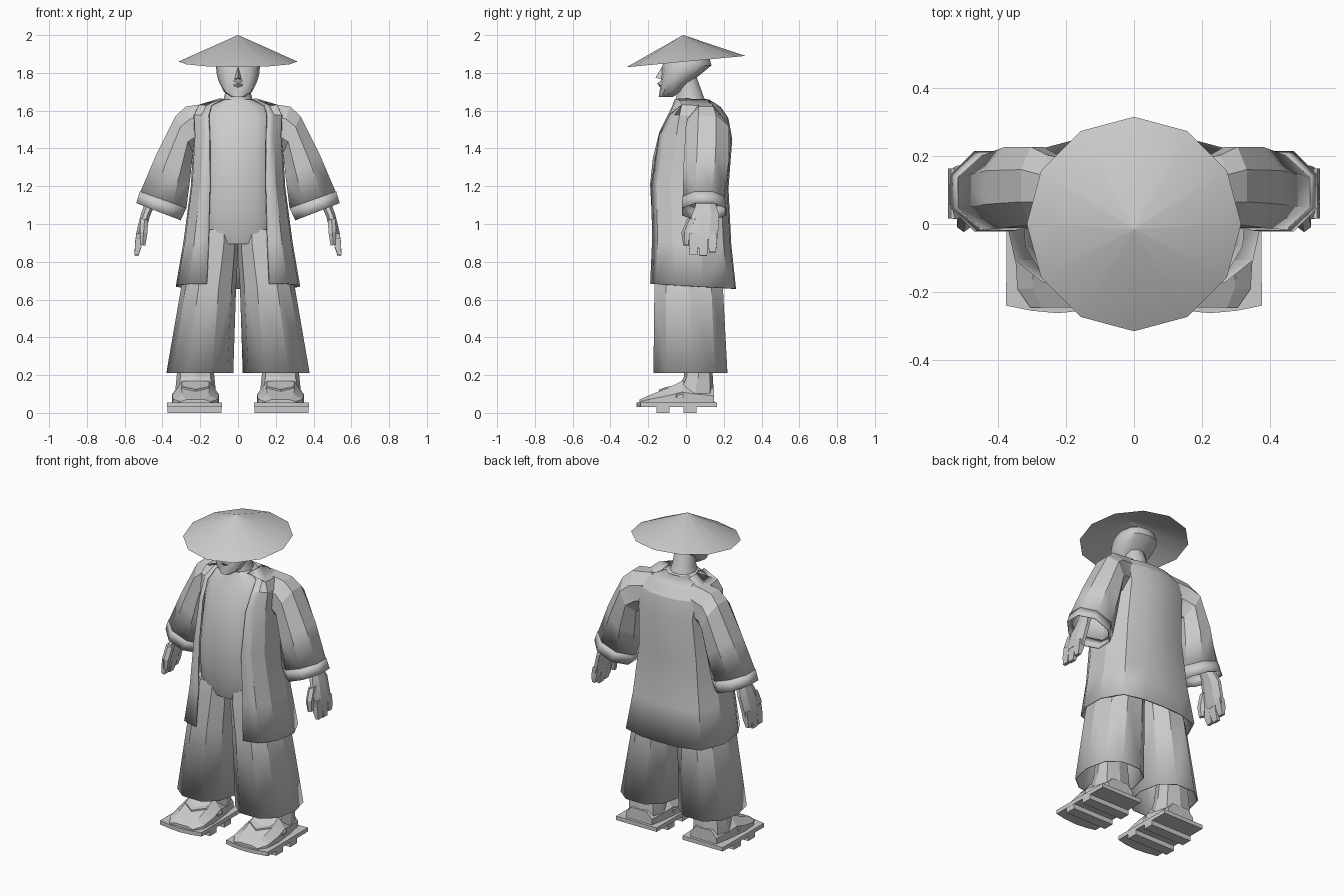
import bpy, bmesh, math

if "Cube" in bpy.data.objects:
    bpy.data.objects.remove(bpy.data.objects["Cube"])


def finish(name, bm, angle=25, thick=0.0):
    bmesh.ops.recalc_face_normals(bm, faces=bm.faces)
    me = bpy.data.meshes.new(name)
    bm.to_mesh(me)
    bm.free()
    ob = bpy.data.objects.new(name, me)
    bpy.context.collection.objects.link(ob)
    bpy.ops.object.select_all(action='DESELECT')
    bpy.context.view_layer.objects.active = ob
    ob.select_set(True)
    bpy.ops.object.shade_smooth_by_angle(angle=math.radians(angle))
    if thick:
        m = ob.modifiers.new("thickness", 'SOLIDIFY')
        m.thickness, m.offset = thick, 0
    return ob


def loft(name, rings, caps=(True, True), closed=True, angle=15, thick=0.0, side=1):
    """Skin a list of equal-length point rings; side=-1 mirrors in x."""
    bm = bmesh.new()
    vs = [[bm.verts.new((p[0] * side, p[1], p[2])) for p in r] for r in rings]
    n = len(rings[0])
    for a, b in zip(vs, vs[1:]):
        for i in range(n if closed else n - 1):
            j = (i + 1) % n
            bm.faces.new((a[i], a[j], b[j], b[i]))
    if caps[0]:
        bm.faces.new(vs[0])
    if caps[1]:
        bm.faces.new(vs[-1])
    return finish(name, bm, angle, thick)


def oval(cx, z, rx, yf, yb, n=12, power=1.0):
    """Horizontal ring from front yf to back yb; power < 1 makes it boxier."""
    out = []
    for i in range(n):
        a = 2 * math.pi * i / n
        c, s = math.cos(a), math.sin(a)
        out.append((cx + rx * math.copysign(abs(c) ** power, c),
                    (yf + yb) / 2 + (yb - yf) / 2 * math.copysign(abs(s) ** power, s), z))
    return out


def arm_ring(xo, zo, xi, zi, yf, yb, n=8):
    """Tilted ring through an outer and an inner point."""
    out = []
    for i in range(n):
        a = 2 * math.pi * (i + .5) / n
        k = 1.0 / math.cos(math.pi / n)
        t, u = (1 + k * math.cos(a)) / 2, (1 + k * math.sin(a)) / 2
        out.append((xi + (xo - xi) * t, yf + (yb - yf) * u, zi + (zo - zi) * t))
    return out


def wedge(name, base, peak):
    bm = bmesh.new()
    b = [bm.verts.new(p) for p in base]
    t = bm.verts.new(peak)
    bm.faces.new(b)
    for i in range(len(b)):
        bm.faces.new((b[i], b[(i + 1) % len(b)], t))
    return finish(name, bm, 40)


# Hat: tilted open cone
cone = []
for r, z, y0 in ((.315, 1.86, 0), (.001, 2.0, -.015)):
    ring = []
    for i in range(12):
        a = math.pi * i / 6
        y = r * math.sin(a)
        ring.append((r * math.cos(a), y0 + y, z + .095 * y))
    cone.append(ring)
loft("hat", cone, caps=(False, True), angle=40)

# Head, nose, moustache, neck
loft("head", [oval(0, *s, n=12, power=.8) for s in (
    (1.672, .035, -.145, -.07), (1.70, .075, -.14, -.03), (1.75, .10, -.135, .02),
    (1.79, .112, -.13, .075), (1.84, .117, -.125, .135), (1.89, .10, -.10, .12),
    (1.93, .05, -.05, .05))], angle=40)
wedge("nose", [(-.03, -.11, 1.76), (.03, -.11, 1.76), (0, -.11, 1.86)], (0, -.162, 1.775))
wedge("moustache", [(-.07, -.10, 1.715), (0, -.125, 1.705), (.07, -.10, 1.715),
                    (.035, -.12, 1.765), (-.035, -.12, 1.765)], (0, -.153, 1.745))
loft("neck", [oval(0, *s, n=10) for s in (
    (1.60, .10, -.07, .13), (1.655, .078, -.06, .105), (1.70, .066, -.05, .088),
    (1.80, .062, -.05, .05))], angle=40)

# Shirt with rounded belly
loft("shirt", [oval(0, *s, n=16, power=.75) for s in (
    (.895, .17, -.145, .15), (.96, .215, -.165, .18), (1.08, .21, -.183, .18),
    (1.21, .205, -.19, .18), (1.35, .20, -.175, .18), (1.49, .20, -.14, .18),
    (1.57, .20, -.10, .17), (1.62, .16, -.075, .15), (1.66, .075, -.06, .11))], angle=40)

# Coat: open at the front
coat = []
for z, rx, yf, yb, xe in ((.67, .325, -.185, .26, .165), (.90, .285, -.175, .235, .155),
                          (1.20, .245, -.18, .22, .148), (1.46, .23, -.14, .24, .15),
                          (1.57, .235, -.085, .22, .155), (1.625, .21, -.02, .18, .14),
                          (1.66, .10, .0, .12, .085)):
    m = (yf + yb) / 2
    half = [(xe, yf), (max(xe + .012, rx * .80), yf + .028), (rx * .97, m - .10),
            (rx, m + .05), (rx * .80, yb - .04), (rx * .40, yb - .006), (0, yb)]
    pts = half + [(-x, y) for x, y in half[-2::-1]]
    coat.append([(x, y, z - (y - .04) * .06) for x, y in pts])
loft("coat", coat, caps=(False, False), closed=False, angle=22, thick=.01)

for s, tag in ((1, "left"), (-1, "right")):
    # Sleeve and cuff band
    loft("sleeve_" + tag, [arm_ring(*r) for r in (
        (.14, 1.64, .15, 1.42, .02, .18), (.275, 1.62, .20, 1.40, .01, .20),
        (.33, 1.57, .24, 1.38, .0, .225), (.43, 1.37, .255, 1.24, -.01, .225),
        (.515, 1.17, .275, 1.085, -.015, .20))],
        caps=(True, False), thick=.004, side=s)
    loft("cuff_" + tag, [arm_ring(*r) for r in (
        (.518, 1.172, .275, 1.085, -.017, .203), (.537, 1.11, .305, 1.02, -.02, .212))],
        caps=(False, False), thick=.004, side=s)

    # Forearm and palm, fingers side by side, thumb
    loft("hand_" + tag, [arm_ring(*r) for r in (
        (.43, 1.30, .36, 1.28, .06, .16), (.497, 1.10, .445, 1.09, .05, .16),
        (.515, 1.05, .467, 1.04, .03, .175), (.537, .96, .49, .95, .015, .17),
        (.543, .92, .505, .915, .015, .165))], side=s)
    for i, (y, w, lift) in enumerate(((.016, .05, .005), (.067, .05, .0), (.118, .045, .02))):
        loft("finger_%d_%s" % (i + 1, tag), [arm_ring(*r, n=4) for r in (
            (.538, .95, .502, .945, y, y + w), (.546, .88 + lift, .512, .875 + lift, y, y + w),
            (.547, .832 + lift, .528, .83 + lift, y + .004, y + w - .006))], side=s)
    loft("thumb_" + tag, [arm_ring(*r, n=6) for r in (
        (.515, 1.03, .475, 1.02, .01, .06), (.52, .96, .48, .95, -.02, .03),
        (.518, .89, .49, .885, -.012, .018))], side=s)

    # Wide trouser leg
    loft("trouser_leg_" + tag, [oval(*r, n=10, power=.85) for r in (
        (.115, .97, .113, -.155, .175), (.122, .88, .122, -.168, .185),
        (.155, .67, .142, -.172, .20), (.202, .212, .174, -.178, .225))],
        caps=(True, False), thick=.006, side=s)

    # Foot and ankle
    c = .225
    foot = []
    for y, w, z in ((.148, .09, .13), (.05, .108, .15), (-.02, .116, .17),
                    (-.09, .124, .135), (-.19, .118, .095), (-.245, .08, .07)):
        foot.append([(c - w, y, .05), (c - w, y, .05 + (z - .05) * .5), (c - w * .6, y, z),
                     (c + w * .6, y, z), (c + w, y, .05 + (z - .05) * .5), (c + w, y, .05)])
    loft("foot_" + tag, foot, side=s)
    loft("ankle_" + tag, [oval(c, *r, n=8, power=.65) for r in (
        (.055, .108, -.06, .15), (.13, .106, -.04, .146), (.19, .10, -.012, .142),
        (.30, .09, .0, .135))], side=s)

    # V strap over the foot
    path = [(-.124, -.03, .09), (-.07, -.085, .135), (0, -.125, .12),
            (.07, -.085, .135), (.124, -.03, .09)]
    loft("strap_" + tag, [[(c + x, y - .018, z - .012), (c + x, y + .018, z - .008),
                           (c + x, y + .018, z + .010), (c + x, y - .018, z + .003)]
                          for x, y, z in path], side=s)

    # Wooden sandal: bowed-front board on crosswise teeth
    plan = [(.09, .165), (.372, .165), (.376, -.24), (.30, -.255), (.225, -.262),
            (.15, -.255), (.086, -.24)]
    loft("sandal_board_" + tag, [[(x, y, z) for x, y in plan] for z in (.03, .055)], side=s)
    for k, y in enumerate((-.155, -.012)):
        tooth = [[(.087, y, z), (.374, y, z), (.374, y + .067, z), (.087, y + .067, z)]
                 for z in (0, .031)]
        loft("sandal_tooth_%d_%s" % (k + 1, tag), tooth, side=s)
